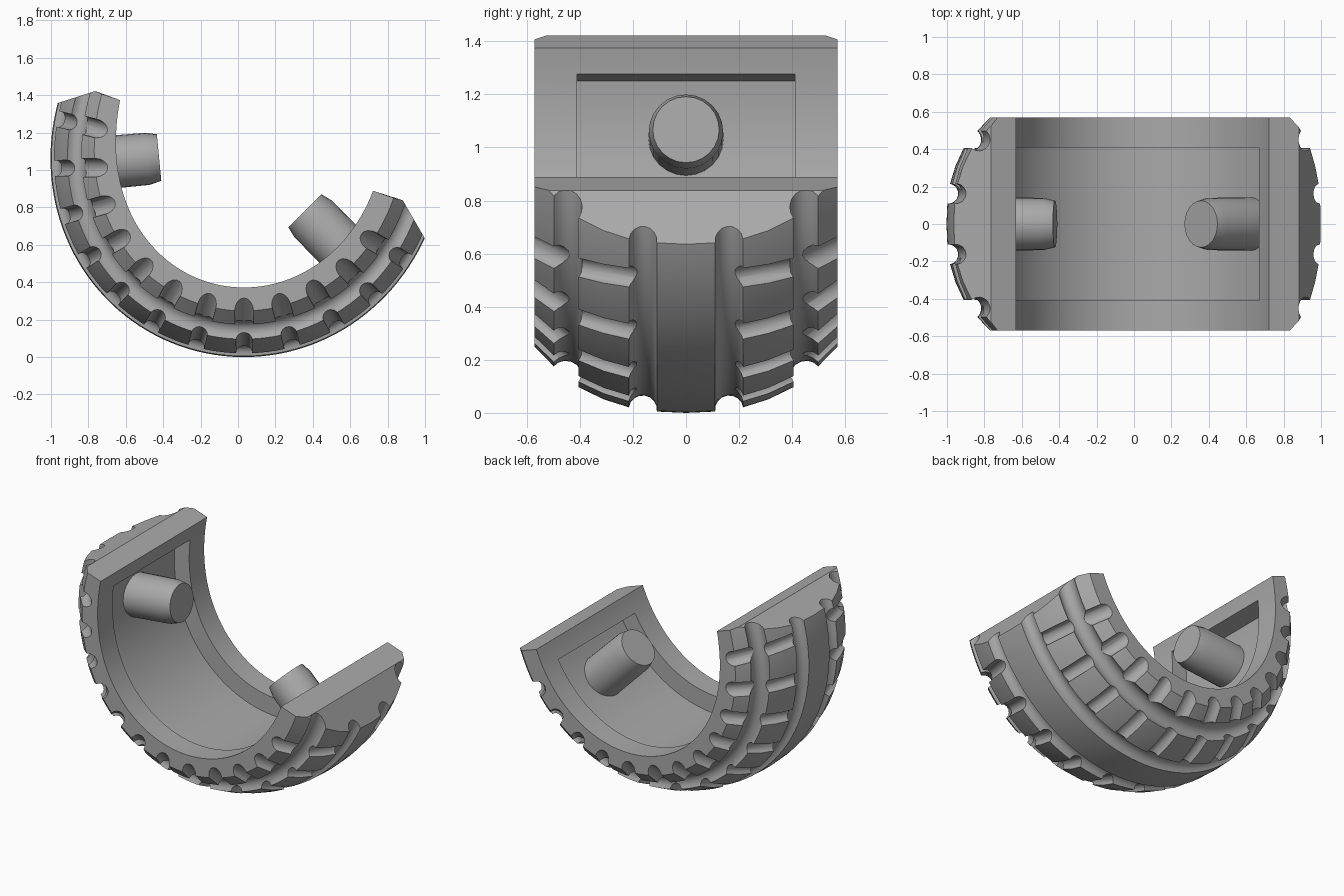
import bpy, bmesh
from math import cos, sin, pi, radians
from mathutils import Vector, Matrix

if "Cube" in bpy.data.objects:
    bpy.data.objects.remove(bpy.data.objects["Cube"])

grey = bpy.data.materials.new("mid grey")
grey.use_nodes = True
grey.diffuse_color = (0.4, 0.4, 0.4, 1)
grey.node_tree.nodes["Principled BSDF"].inputs["Base Color"].default_value = (0.4, 0.4, 0.4, 1)

CENTRE = Vector((0.031, 0, 1.022))
START, END, MID = 152.0, 349.1, 250.5
WIDTH, INNER, OUTER = 0.57, 0.65, 1.022


def on_ring(deg, r, y):
    """Point on the ring, which opens out towards its ends, most of all inside."""
    t = (deg - MID) / (END - MID)
    depth = (OUTER - r) / (OUTER - INNER)
    flare = 0.042 + 0.058 * depth if t < 0 else 0.032 + 0.022 * depth
    r += flare * t ** 4
    a = radians(deg)
    return CENTRE + Vector((r * cos(a), y, r * sin(a)))


def finish(name, bm):
    bmesh.ops.recalc_face_normals(bm, faces=bm.faces)
    mesh = bpy.data.meshes.new(name)
    bm.to_mesh(mesh)
    bm.free()
    mesh.materials.append(grey)
    ob = bpy.data.objects.new(name, mesh)
    bpy.context.collection.objects.link(ob)
    return ob


def sweep(profile, start, end, steps, lean_start, lean_end):
    """Closed (y, r) profile swept around the ring; the leans tilt the end caps."""
    bm = bmesh.new()
    rows = []
    for i in range(steps + 1):
        row = []
        for y, r in profile:
            rise = min(r, 0.8) - INNER
            first, last = start + lean_start * rise, end - lean_end * rise
            row.append(bm.verts.new(on_ring(first + (last - first) * i / steps, r, y)))
        rows.append(row)
    n = len(profile)
    for a, b in zip(rows, rows[1:]):
        for j in range(n):
            k = (j + 1) % n
            bm.faces.new((a[j], a[k], b[k], b[j]))
    bm.faces.new(rows[0])
    bm.faces.new(rows[-1])
    return bm


def rod(bm, rings, sides):
    """Round rod through (centre, radius) rings."""
    turn = (rings[-1][0] - rings[0][0]).to_track_quat("Z", "Y")
    rows = []
    for c, r in rings:
        rows.append([bm.verts.new(c + turn @ Vector((r * cos(2 * pi * i / sides),
                     r * sin(2 * pi * i / sides), 0))) for i in range(sides)])
    for a, b in zip(rows, rows[1:]):
        for j in range(sides):
            k = (j + 1) % sides
            bm.faces.new((a[j], a[k], b[k], b[j]))
    bm.faces.new(rows[0])
    bm.faces.new(rows[-1])


def groove(p, q, steps=8):
    """Half-round dip between two profile points."""
    p, q = Vector(p), Vector(q)
    mid = (p + q) / 2
    return [tuple(mid + Matrix.Rotation(pi * i / steps, 2) @ (p - mid)) for i in range(steps + 1)]


def smooth(ob):
    bpy.ops.object.select_all(action="DESELECT")
    ob.select_set(True)
    bpy.context.view_layer.objects.active = ob
    bpy.ops.object.shade_smooth_by_angle(angle=radians(28))


def cut(ob, bm):
    cutter = finish("cutter", bm)
    cutter.hide_render = True
    mod = ob.modifiers.new("cut", "BOOLEAN")
    mod.operation, mod.solver, mod.object = "DIFFERENCE", "EXACT", cutter
    bpy.context.view_layer.objects.active = ob
    bpy.ops.object.modifier_apply(modifier=mod.name)
    bpy.data.objects.remove(cutter)


# Tyre section with round grooves along the tread
half = [(0, OUTER), *groove((0.11, 1.017), (0.215, 1.002)), (0.31, 0.972),
        *groove((0.405, 0.926), (0.498, 0.848)), (WIDTH, 0.775), (WIDTH, INNER)]
profile = [(-y, r) for y, r in reversed(half[1:])] + half
bm = sweep(profile, START, END, 72, 9, 9)

# Sloped ends of the tread
for inner, outer, up in (((-0.77, 1.42), (-0.99, 1.35), 1), ((0.88, 0.84), (0.99, 0.65), -1)):
    a, b = Vector((inner[0], 0, inner[1])), Vector((outer[0], 0, outer[1]))
    d = (b - a) * up
    normal = Vector((d.z, 0, -d.x)).normalized()
    geom = bm.verts[:] + bm.edges[:] + bm.faces[:]
    bmesh.ops.bisect_plane(bm, geom=geom, plane_co=a, plane_no=normal, clear_outer=True)
    bmesh.ops.holes_fill(bm, edges=[e for e in bm.edges if e.is_boundary], sides=0)
tyre = finish("half_tyre", bm)

# Pocket on the inside
cut(tyre, sweep([(-0.41, 0.55), (0.41, 0.55), (0.41, 0.77), (-0.41, 0.77)], 159, 339, 60, 40, 15))

# Cross notches in the shoulder and tread rows
for (y0, r0), (y1, r1), rad in (((0.66, 0.69), (0.468, 0.87), 0.05),
                                ((0.435, 0.92), (0.165, 1.015), 0.043)):
    bm = bmesh.new()
    for i in range(12):
        deg = 165.8 + 14.9 * i
        for s in (-1, 1):
            rod(bm, [(on_ring(deg, r0, s * y0), rad), (on_ring(deg, r1, s * y1), rad)], 16)
    cut(tyre, bm)
smooth(tyre)

# Round pegs inside the tyre
pegs = {"right_peg": ((-0.81, 1.03), (-0.485, 1.06), (-0.422, 1.067)),
        "left_peg": ((0.65, 0.49), (0.402, 0.738), (0.358, 0.782))}
for name, points in pegs.items():
    bm = bmesh.new()
    rod(bm, [(Vector((x, 0, z)), r) for (x, z), r in zip(points, (0.142, 0.14, 0.125))], 24)
    smooth(finish(name, bm))
